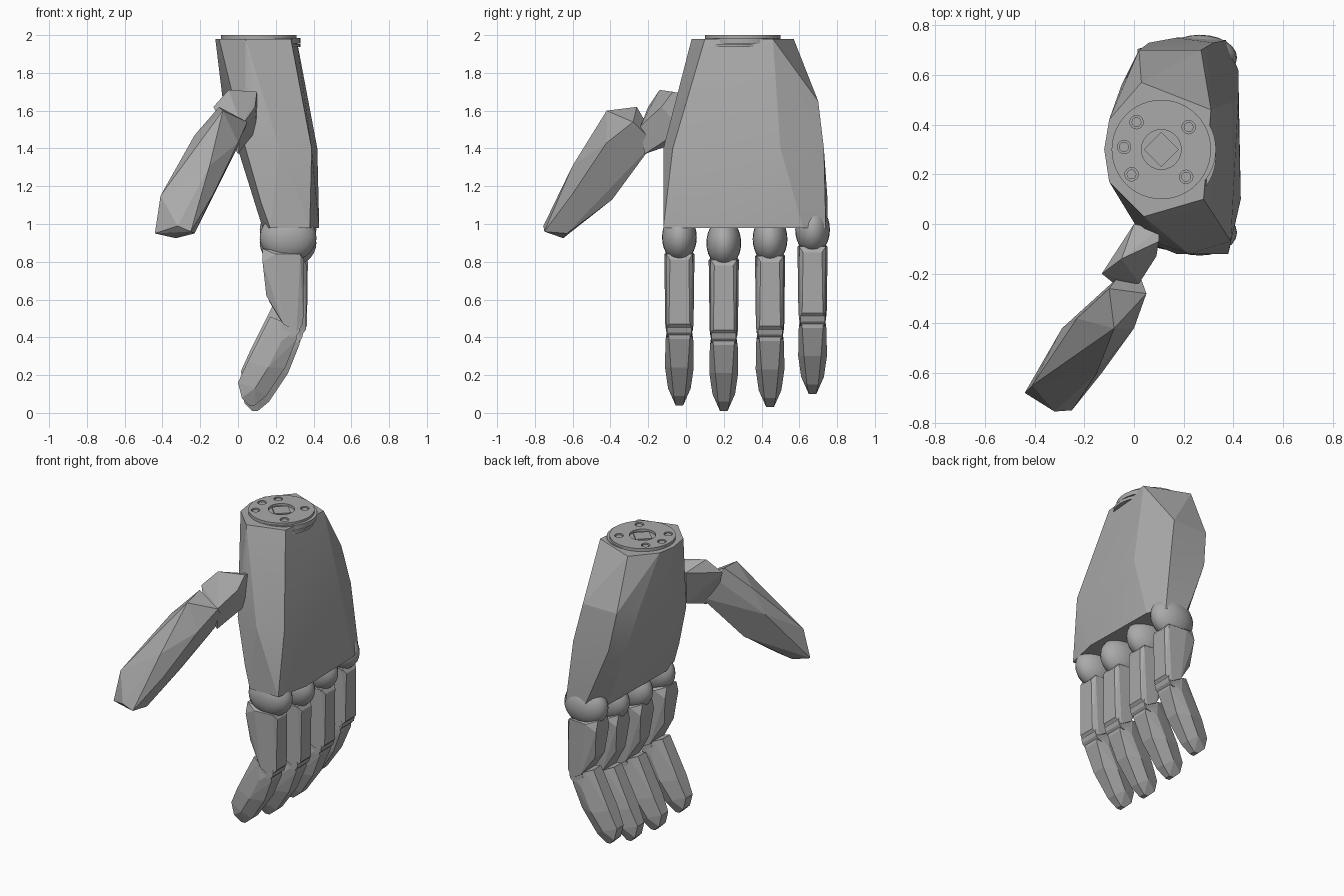
import bpy, bmesh, math
from mathutils import Vector

cube = bpy.data.objects.get("Cube")
if cube:
    bpy.data.objects.remove(cube, do_unlink=True)

grey = bpy.data.materials.new("plain_grey")
grey.use_nodes = True
colour = (0.4, 0.4, 0.4, 1)
grey.diffuse_color = colour
grey.node_tree.nodes["Principled BSDF"].inputs["Base Color"].default_value = colour


def finish(name, bm, smooth=None):
    mesh = bpy.data.meshes.new(name)
    bmesh.ops.recalc_face_normals(bm, faces=bm.faces)
    bm.to_mesh(mesh)
    bm.free()
    ob = bpy.data.objects.new(name, mesh)
    bpy.context.collection.objects.link(ob)
    mesh.materials.append(grey)
    if smooth:
        bpy.ops.object.select_all(action='DESELECT')
        ob.select_set(True)
        bpy.context.view_layer.objects.active = ob
        bpy.ops.object.shade_smooth_by_angle(angle=math.radians(smooth))
    return ob


def hull(name, points, smooth=None):
    """Faceted shell wrapped around a few corner points."""
    bm = bmesh.new()
    for p in points:
        bm.verts.new(p)
    res = bmesh.ops.convex_hull(bm, input=bm.verts)
    loose = {v for v in res["geom_interior"] + res["geom_unused"]
             if isinstance(v, bmesh.types.BMVert)}
    bmesh.ops.delete(bm, geom=list(loose), context='VERTS')
    bmesh.ops.dissolve_limit(bm, angle_limit=math.radians(4),
                             verts=bm.verts, edges=bm.edges)
    return finish(name, bm, smooth)


def cylinder(name, centre, radius, depth, axis='Z', sides=48):
    bm = bmesh.new()
    bmesh.ops.create_cone(bm, cap_ends=True, segments=sides,
                          radius1=radius, radius2=radius, depth=depth)
    ob = finish(name, bm)
    if axis == 'Y':
        ob.rotation_euler.x = math.pi / 2
    ob.location = centre
    return ob


def cut(target, cutter):
    mod = target.modifiers.new("cut", 'BOOLEAN')
    mod.operation = 'DIFFERENCE'
    mod.solver = 'EXACT'
    mod.object = cutter
    cutter.hide_render = True
    cutter.hide_set(True)


# Palm: cross-sections from wrist to knuckles
sections = {
    1.98: [(.28, .10), (.31, .46), (.03, .57), (-.1, .42), (-.12, .3), (-.1, .17), (.04, .03)],
    1.65: [(.35, 0), (.375, .45), (.27, .7), (.02, .7), (-.05, .56), (-.08, .3), (-.03, .06), (.1, -.05)],
    1.4: [(.39, -.07), (.42, .5), (.32, .73), (.06, .73), (0, .62), (0, .2), (.04, -.06), (.22, -.12)],
    1.12: [(.12, -.1), (.09, .1), (.1, .6), (.17, .75)],
    .98: [(.38, -.12), (.43, .1), (.42, .62), (.37, .74), (.23, .75), (.14, .62), (.13, .02), (.17, -.12)],
}
palm = hull("palm", [(x, y, z) for z, ring in sections.items() for x, y in ring], 15)

# Wrist flange with socket and bolt holes
cylinder("wrist_collar", (.13, .3, 1.97), .2, .03)
cylinder("wrist_latch", (.135, .27, 1.945), .195, .018)
flange = cylinder("wrist_flange", (.11, .3, 1.975), .2, .05)
cut(flange, cylinder("socket_cutter", (.11, .3, 2), .08, .03, sides=24))
for i, (x, y) in enumerate([(.01, .41), (.22, .39), (.21, .19), (-.01, .2), (-.04, .31)]):
    cut(flange, cylinder(f"bolt_cutter_{i}", (x, y, 2), .027, .03, sides=16))
    cylinder(f"bolt_{i}", (x, y, 1.985), .02, .02, sides=12)
cylinder("drive_square", (.11, .3, 1.985), .07, .02, sides=4)

# Finger profiles: x, z, half width
proximal = [(.13, .87, .05), (.13, .8, .07), (.2, .84, .08), (.33, .84, .07), (.35, .81, .05),
            (.35, .66, .05), (.345, .47, .055), (.31, .43, .07), (.24, .47, .075), (.15, .62, .05)]
distal = [(.17, .51, .04), (.22, .49, .06), (.31, .44, .06), (.31, .39, .055), (.25, .24, .045),
          (.15, .09, .03), (.09, .04, .02), (.06, .04, .02), (.02, .08, .035), (.0, .16, .035),
          (.05, .27, .045), (.12, .4, .045), (.23, .38, .074), (.16, .24, .076), (.09, .13, .06)]


def slab(name, profile, dx, y, shift):
    hull(name, [(x + dx, y + s * w, z + shift(z)) for x, z, w in profile for s in (-1, 1)])


# Four fingers: y, x offset, knuckle shift, joint shift
for name, y, dx, top, low in [("index", -.035, 0, 0, 0), ("middle", .2, .015, -.03, -.03),
                              ("ring", .445, .02, -.01, -.01), ("little", .67, .015, .04, .06)]:
    bm = bmesh.new()
    bmesh.ops.create_uvsphere(bm, u_segments=24, v_segments=14, radius=1)
    for v in bm.verts:
        v.co = Vector((.265 + v.co.x * .15, y + v.co.y * .092, .93 + top + v.co.z * .13))
    finish(name + "_knuckle", bm, 40)
    slab(name + "_proximal", proximal, dx, y, lambda z: top if z > .6 else low)
    slab(name + "_distal", distal, dx, y, lambda z: low)
    cylinder(name + "_joint", (.28 + dx, y, .45 + low), .05, .13, 'Y', 12)

# Thumb: base link and long tapered tip
hull("thumb_base", [(.1, -.02, 1.69), (0, 0, 1.66), (.1, -.07, 1.7), (-.05, -.14, 1.71),
                    (.09, -.13, 1.62), (-.13, -.2, 1.62), (-.08, -.24, 1.52), (.02, -.24, 1.52),
                    (0, -.22, 1.37), (.03, -.05, 1.43), (.1, -.02, 1.5)])
hull("thumb_tip", [(-.1, -.26, 1.62), (.05, -.28, 1.54), (-.07, -.22, 1.55), (.01, -.17, 1.43),
                   (-.08, -.42, 1.6), (-.23, -.38, 1.47), (.0, -.42, 1.43), (-.15, -.6, 1.31),
                   (-.29, -.42, 1.3), (-.15, -.39, 1.13), (-.13, -.6, 1.16), (-.41, -.65, 1.15),
                   (-.44, -.68, .95), (-.32, -.755, .99), (-.25, -.75, .96), (-.33, -.65, .925),
                   (-.23, -.63, .95)])
